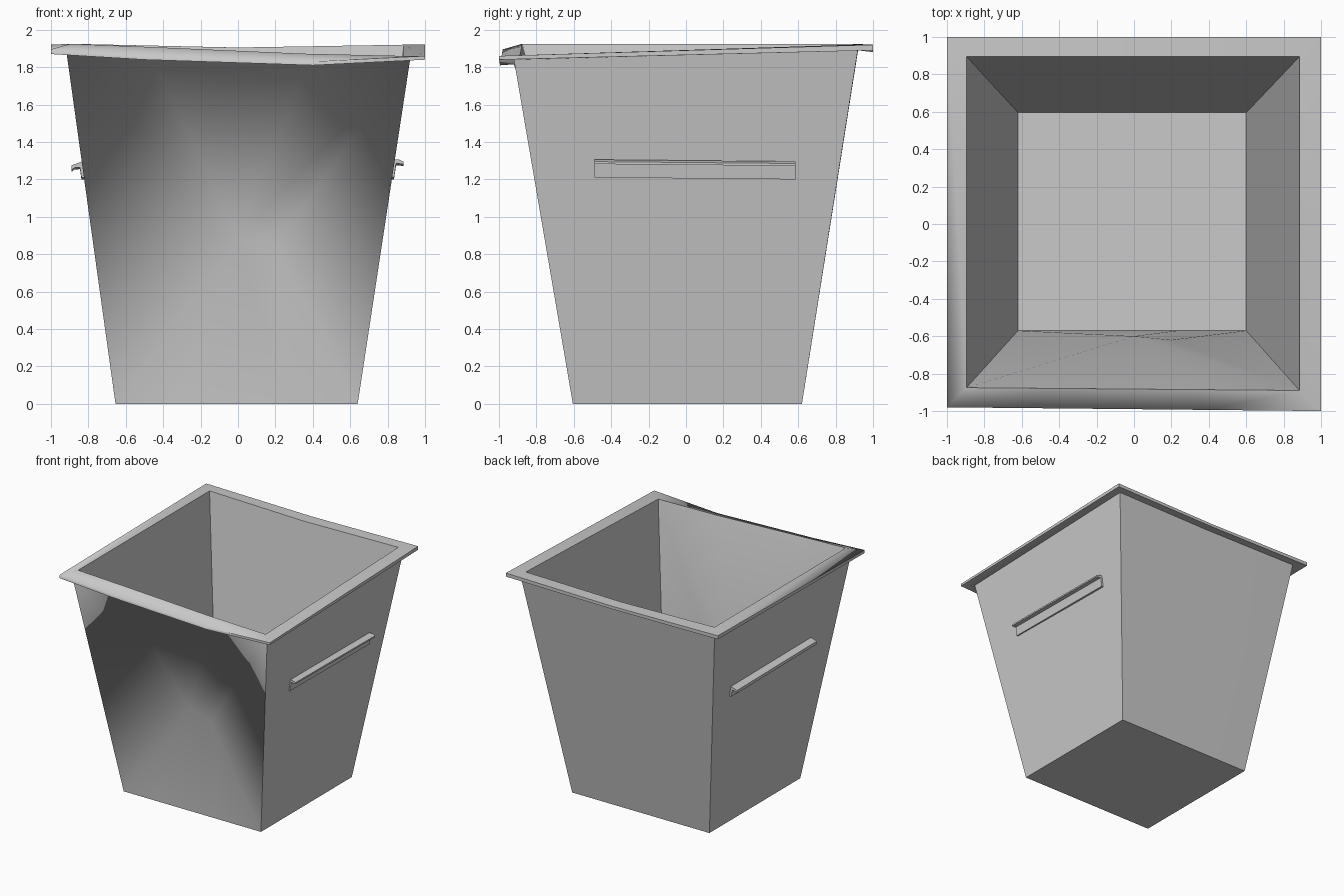
import bpy
import bmesh

if "Cube" in bpy.data.objects:
    bpy.data.objects.remove(bpy.data.objects["Cube"], do_unlink=True)

# One grey for everything
grey = bpy.data.materials.new("plain_grey")
grey.use_nodes = True
COLOUR = (0.59, 0.59, 0.59, 1)
grey.diffuse_color = COLOUR
grey.node_tree.nodes["Principled BSDF"].inputs["Base Color"].default_value = COLOUR


def finish(name, bm, angle):
    bmesh.ops.recalc_face_normals(bm, faces=bm.faces[:])
    mesh = bpy.data.meshes.new(name)
    bm.to_mesh(mesh)
    bm.free()
    mesh.materials.append(grey)
    obj = bpy.data.objects.new(name, mesh)
    bpy.context.collection.objects.link(obj)
    bpy.ops.object.select_all(action="DESELECT")
    obj.select_set(True)
    bpy.context.view_layer.objects.active = obj
    bpy.ops.object.shade_smooth_by_angle(angle=angle)


def ring(bm, x0, x1, front_left, front_right, back, heights):
    """Closed ring: four points along the sagging front, three along the back."""
    points = []
    for t in (0, 0.25, 0.7, 1):
        points.append((x0 + (x1 - x0) * t,
                       front_left + (front_right - front_left) * t))
    points += [(x1, back), ((x0 + x1) / 2, back), (x0, back)]
    return [bm.verts.new((x, y, z)) for (x, y), z in zip(points, heights)]


def band(bm, low, high, start=0):
    for i in range(start, len(low)):
        j = (i + 1) % len(low)
        bm.faces.new((low[i], low[j], high[j], high[i]))


def dented_band(bm, low, high, dent_y):
    """Wall band whose front panel is pushed in around two middle points."""
    a = bm.verts.new((0, dent_y, 0.9))
    b = bm.verts.new((0.2, dent_y - 0.02, 0.85))
    fan_a = [low[2], low[1], low[0], high[0], high[1], high[2], high[3]]
    for p, q in zip(fan_a, fan_a[1:]):
        bm.faces.new((p, q, a))
    for p, q in ((high[3], low[3]), (low[3], low[2]), (low[2], a), (a, high[3])):
        bm.faces.new((p, q, b))
    band(bm, low, high, start=3)


# Tapered bucket: outer wall, flared rim, inner wall and floor in one shell
bm = bmesh.new()
base = ring(bm, -0.655, 0.64, -0.605, -0.605, 0.62, [0] * 7)
neck = ring(bm, -0.915, 0.92, -0.92, -0.92, 0.92,
            (1.865, 1.84, 1.815, 1.84, 1.90, 1.89, 1.90))
rim_low = ring(bm, -1, 1, -0.98, -1, 1,
               (1.87, 1.84, 1.81, 1.84, 1.89, 1.88, 1.89))
rim_top = ring(bm, -1, 1, -0.98, -1, 1,
               (1.895, 1.865, 1.83, 1.86, 1.92, 1.905, 1.92))
mouth = ring(bm, -0.895, 0.885, -0.875, -0.89, 0.895,
             (1.925, 1.907, 1.872, 1.86, 1.92, 1.905, 1.925))
floor = ring(bm, -0.62, 0.60, -0.57, -0.57, 0.595, [0.03] * 7)

dented_band(bm, base, neck, -0.64)
band(bm, neck, rim_low)
band(bm, rim_low, rim_top)
band(bm, rim_top, mouth)
dented_band(bm, floor, mouth, -0.60)
bm.faces.new(base)
bm.faces.new(floor)
finish("bucket", bm, 1.35)


# Ledge handles: an angled profile run along each side wall
def handle(name, profile):
    bm = bmesh.new()
    front = [bm.verts.new((x, -0.49, z)) for x, z in profile]
    back = [bm.verts.new((x, 0.585, z - 0.01)) for x, z in profile]
    band(bm, front, back)
    bm.faces.new(front)
    bm.faces.new(back)
    finish(name, bm, 0.5)


handle("left_handle", [(0.81, 1.21), (0.834, 1.21), (0.845, 1.285),
                       (0.885, 1.282), (0.885, 1.295), (0.86, 1.306), (0.82, 1.306)])
handle("right_handle", [(-0.81, 1.21), (-0.837, 1.21), (-0.845, 1.265), (-0.875, 1.262),
                        (-0.89, 1.25), (-0.89, 1.275), (-0.845, 1.292), (-0.82, 1.292)])
